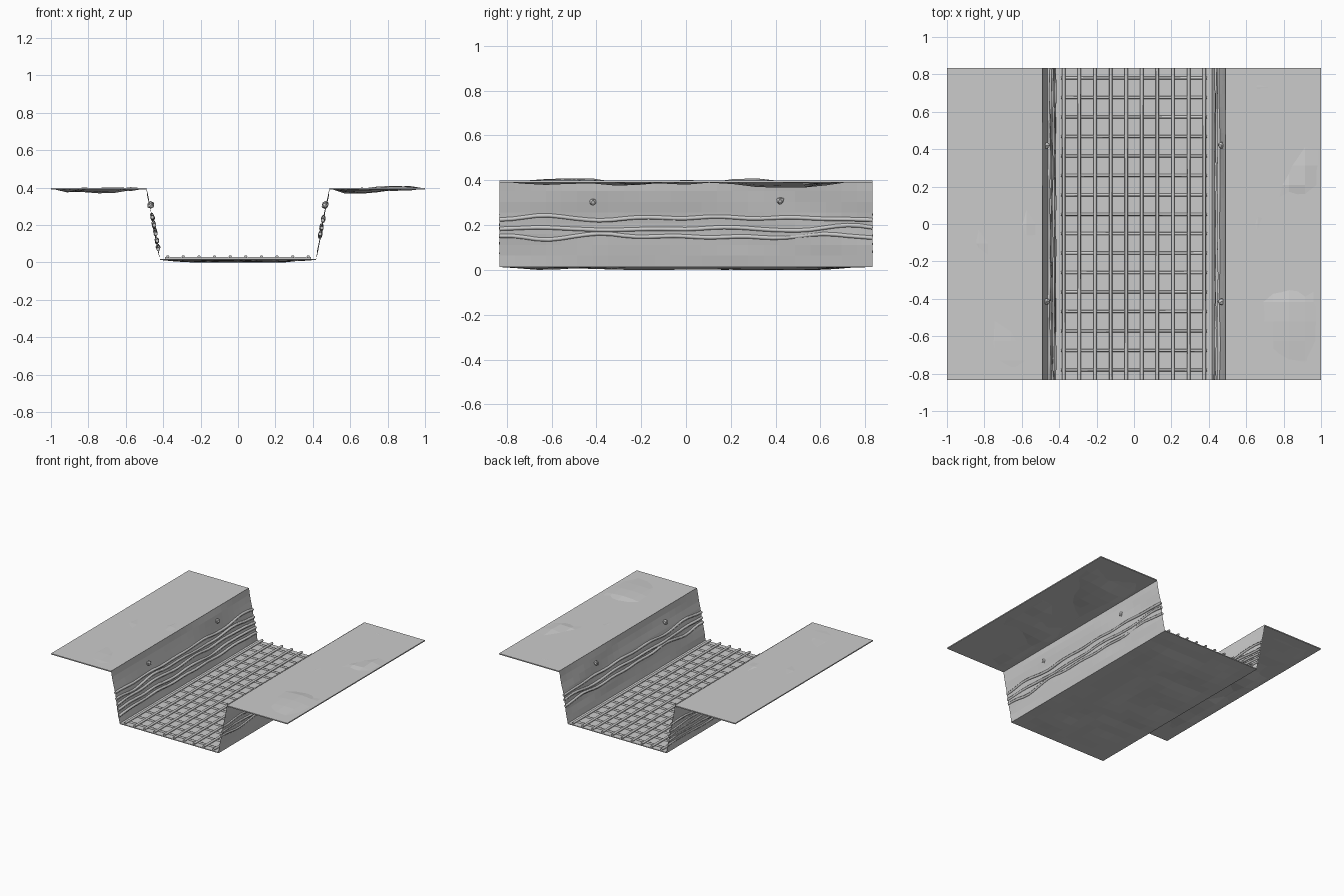
import bpy, bmesh, math, random
from mathutils import Vector, noise

if "Cube" in bpy.data.objects:
    bpy.data.objects.remove(bpy.data.objects["Cube"])

random.seed(4)
HALF_Y = 0.833
FLOOR_Z, TOP_Z = 0.016, 0.40
FOOT_X, RIM_X = 0.418, 0.49


def make_object(name, bm, smooth=False):
    bmesh.ops.recalc_face_normals(bm, faces=bm.faces)
    me = bpy.data.meshes.new(name)
    bm.to_mesh(me)
    bm.free()
    ob = bpy.data.objects.new(name, me)
    bpy.context.collection.objects.link(ob)
    for p in me.polygons:
        p.use_smooth = smooth
    return ob


def sheet(name, nu, nv, func):
    """Grid surface; func maps u, v in 0..1 to a point."""
    bm = bmesh.new()
    g = [[bm.verts.new(func(i / nu, j / nv)) for j in range(nv + 1)] for i in range(nu + 1)]
    for i in range(nu):
        for j in range(nv):
            bm.faces.new((g[i][j], g[i + 1][j], g[i + 1][j + 1], g[i][j + 1]))
    return make_object(name, bm)


def box(name, size, loc):
    bm = bmesh.new()
    bmesh.ops.create_cube(bm, size=1)
    for v in bm.verts:
        v.co = Vector([c * s for c, s in zip(v.co, size)]) + Vector(loc)
    return make_object(name, bm)


def tube(name, paths, radius):
    cu = bpy.data.curves.new(name, 'CURVE')
    cu.dimensions = '3D'
    cu.bevel_depth = radius
    cu.bevel_resolution = 1
    cu.use_fill_caps = True
    for pts in paths:
        sp = cu.splines.new('POLY')
        sp.points.add(len(pts) - 1)
        for p, c in zip(sp.points, pts):
            p.co = (*c, 1)
    ob = bpy.data.objects.new(name, cu)
    bpy.context.collection.objects.link(ob)


def fade(u):
    return min(1, 6 * u, 6 * (1 - u))


def wall_x(z):
    return FOOT_X + (RIM_X - FOOT_X) * (z - FLOOR_Z) / (TOP_Z - FLOOR_Z)


# trench floor: slightly sagging earth under a flat slab
def floor_point(u, v):
    x, y = (u * 2 - 1) * FOOT_X, (v * 2 - 1) * HALF_Y
    n = abs(noise.noise((x * 3, y * 3, 7))) * 0.03 * fade(u) * fade(v)
    return (x, y, max(0, 0.013 - n))


sheet("trench_floor", 10, 20, floor_point)
box("floor_slab", (2 * FOOT_X, 2 * HALF_Y, 0.006), (0, 0, FLOOR_Z))

for side, label in ((-1, "left"), (1, "right")):
    # sloping side wall with faint unevenness
    def wall_point(u, v):
        z = FLOOR_Z + u * (TOP_Z - FLOOR_Z)
        y = (v * 2 - 1) * HALF_Y
        n = noise.noise((side * 5, y * 2.5, z * 7)) * 0.008 * fade(u)
        return (side * (wall_x(z) + n), y, z)

    sheet(label + "_wall", 8, 24, wall_point)

    # flat bank plate with rough ground crossing through it
    box(label + "_bank", (1 - RIM_X, 2 * HALF_Y, 0.008),
        (side * (1 + RIM_X) / 2, 0, TOP_Z - 0.006))

    def ground_point(u, v):
        x = side * (RIM_X + u * (1 - RIM_X))
        y = (v * 2 - 1) * HALF_Y
        n = noise.noise((x * 4 + 3, y * 4, 1.5)) * 0.032 - 0.006
        n = min(n, 0.014) * fade(u) * fade(v)
        return (x, y, 0.395 + max(n, -0.028))

    sheet(label + "_rough_ground", 6, 16, ground_point)

    # exposed earth layers running along the wall
    heights = (0.08, 0.12, 0.16, 0.20, 0.24) if side < 0 else (0.15, 0.185, 0.23)
    layers = []
    for k, h in enumerate(heights):
        pts = []
        for j in range(31):
            y = -HALF_Y + 2 * HALF_Y * j / 30
            z = h + 0.022 * noise.noise((k * 0.6 + side, y * 4, 3))
            out = 0.003 + 0.006 * noise.noise((k * 9, y * 5, side))
            pts.append((side * (wall_x(z) - out), y, z))
        layers.append(pts)
    tube(label + "_earth_layers", layers, 0.010)

    # stones stuck in the wall
    bm = bmesh.new()
    for y, z, r in ((0.42, 0.31, 0.02), (-0.415, 0.305, 0.02)):
        geo = bmesh.ops.create_icosphere(bm, subdivisions=1, radius=r)
        for v in geo['verts']:
            v.co = v.co * random.uniform(0.85, 1.1) + Vector((side * (wall_x(z) - 0.006), y, z))
    make_object(label + "_wall_stones", bm)

# reinforcing mesh on the floor: ten long bars and sixteen cross bars
long_x = [(i - 4.5) * 0.0835 for i in range(10)]
cross_y = [(i - 7.5) * 0.104 for i in range(16)]
tube("long_bars", [[(x, -HALF_Y, 0.030), (x, HALF_Y, 0.030)] for x in long_x], 0.009)
tube("cross_bars", [[(-0.39, y, 0.021), (0.39, y, 0.021)] for y in cross_y], 0.008)
